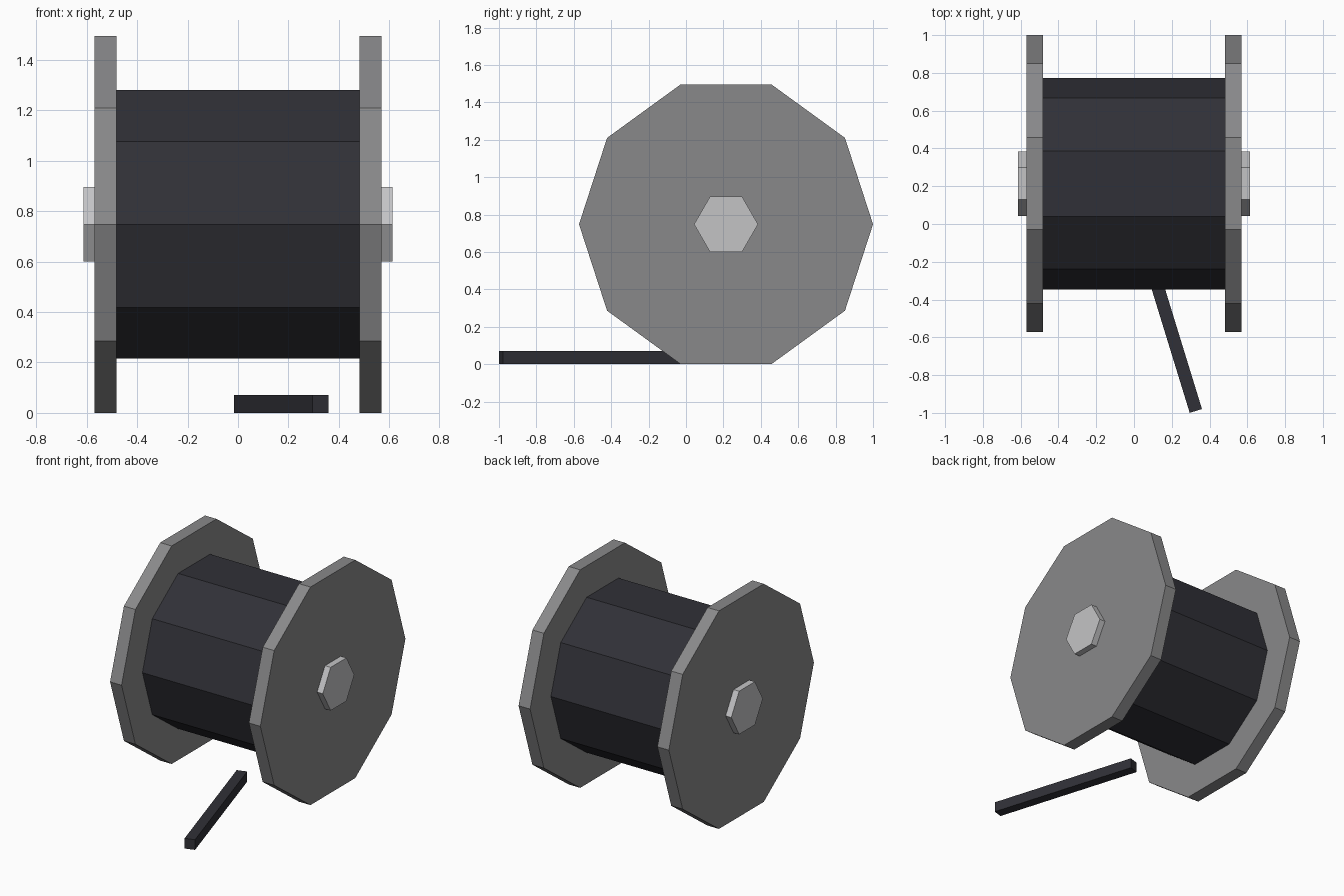
import bpy, math

if "Cube" in bpy.data.objects:
    bpy.data.objects.remove(bpy.data.objects["Cube"])

def material(name, rgb):
    m = bpy.data.materials.new(name)
    m.diffuse_color = (*rgb, 1)
    m.use_nodes = True
    m.node_tree.nodes["Principled BSDF"].inputs["Base Color"].default_value = m.diffuse_color
    return m

STEEL = material("mid grey", (0.25, 0.25, 0.255))
LIGHT = material("light grey", (0.55, 0.55, 0.56))
CABLE = material("near black", (0.030, 0.030, 0.038))

AXIS_Y, AXIS_Z = 0.214, 0.748

def disc(name, sides, radius, x0, x1, mat):
    """Flat-sided prism along x with one corner pointing along y."""
    bpy.ops.mesh.primitive_cylinder_add(
        vertices=sides, radius=radius, depth=abs(x1 - x0),
        location=((x0 + x1) / 2, AXIS_Y, AXIS_Z), rotation=(0, math.pi / 2, 0))
    ob = bpy.context.object
    ob.name = name
    ob.data.materials.append(mat)
    return ob

# wound cable between the flanges
disc("cable_winding", 10, 0.56, -0.485, 0.485, CABLE)

# flanges and axle caps on both sides
for side, s in (("left", -1), ("right", 1)):
    disc(side + "_flange", 10, 0.786, s * 0.483, s * 0.57, STEEL)
    disc(side + "_axle_cap", 6, 0.171, s * 0.56, s * 0.613, LIGHT)

# loose cable end lying on the floor
bpy.ops.mesh.primitive_cube_add(size=1, location=(0.1725, -0.486, 0.035),
                                rotation=(0, 0, math.radians(17.1)))
tail = bpy.context.object
tail.name = "loose_cable_end"
tail.scale = (0.068, 1.054, 0.07)
tail.data.materials.append(CABLE)
